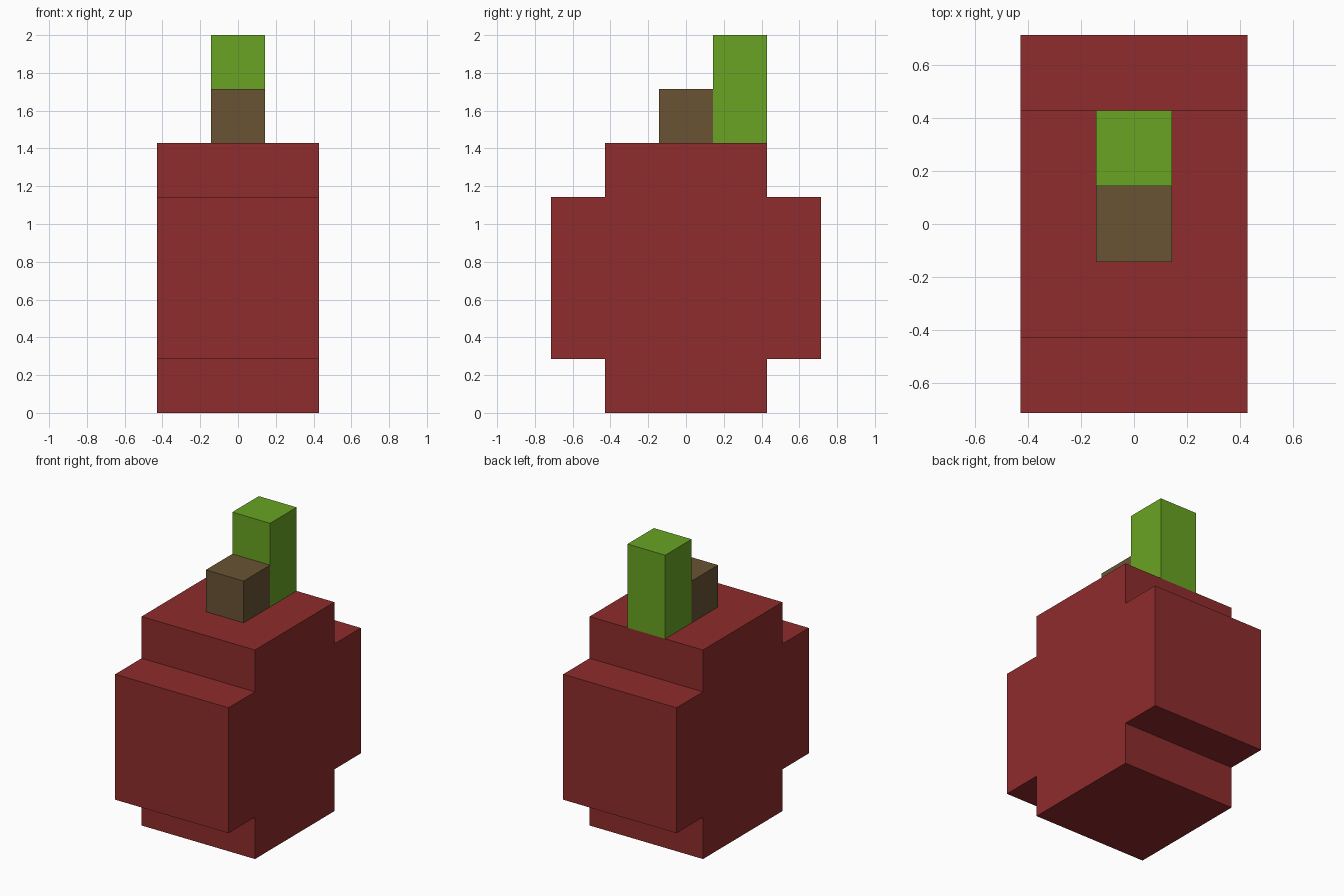
import bpy
import bmesh

cube = bpy.data.objects.get("Cube")
if cube:
    bpy.data.objects.remove(cube, do_unlink=True)

U = 2 / 7  # block unit: the model is seven blocks tall


def material(name, rgb):
    mat = bpy.data.materials.new(name)
    mat.use_nodes = True
    mat.diffuse_color = (*rgb, 1)
    mat.node_tree.nodes["Principled BSDF"].inputs["Base Color"].default_value = (*rgb, 1)
    return mat


def extrude_profile(name, profile, width, mat):
    """Extrude a (y, z) outline, in block units, symmetrically along x."""
    bm = bmesh.new()
    face = bm.faces.new([bm.verts.new((-width / 2 * U, y * U, z * U)) for y, z in profile])
    result = bmesh.ops.extrude_face_region(bm, geom=[face])
    moved = [v for v in result["geom"] if isinstance(v, bmesh.types.BMVert)]
    bmesh.ops.translate(bm, verts=moved, vec=(width * U, 0, 0))
    bmesh.ops.recalc_face_normals(bm, faces=bm.faces)
    mesh = bpy.data.meshes.new(name)
    bm.to_mesh(mesh)
    bm.free()
    mesh.materials.append(mat)
    obj = bpy.data.objects.new(name, mesh)
    bpy.context.collection.objects.link(obj)
    return obj


def block(name, y0, y1, z0, z1, mat):
    return extrude_profile(name, [(y0, z0), (y1, z0), (y1, z1), (y0, z1)], 1, mat)


red = material("dark red", (0.275, 0.025, 0.025))
brown = material("stem brown", (0.144, 0.087, 0.034))
green = material("leaf green", (0.138, 0.371, 0.016))

# Fruit body: stepped cross outline, mirrored front to back
half = [(1.5, 0), (1.5, 1), (2.5, 1), (2.5, 4), (1.5, 4), (1.5, 5)]
outline = half + [(-y, z) for y, z in reversed(half)]
extrude_profile("fruit_body", outline, 3, red)

# Stem and the taller leaf behind it
block("stem", -0.5, 0.5, 5, 6, brown)
block("leaf", 0.5, 1.5, 5, 7, green)
